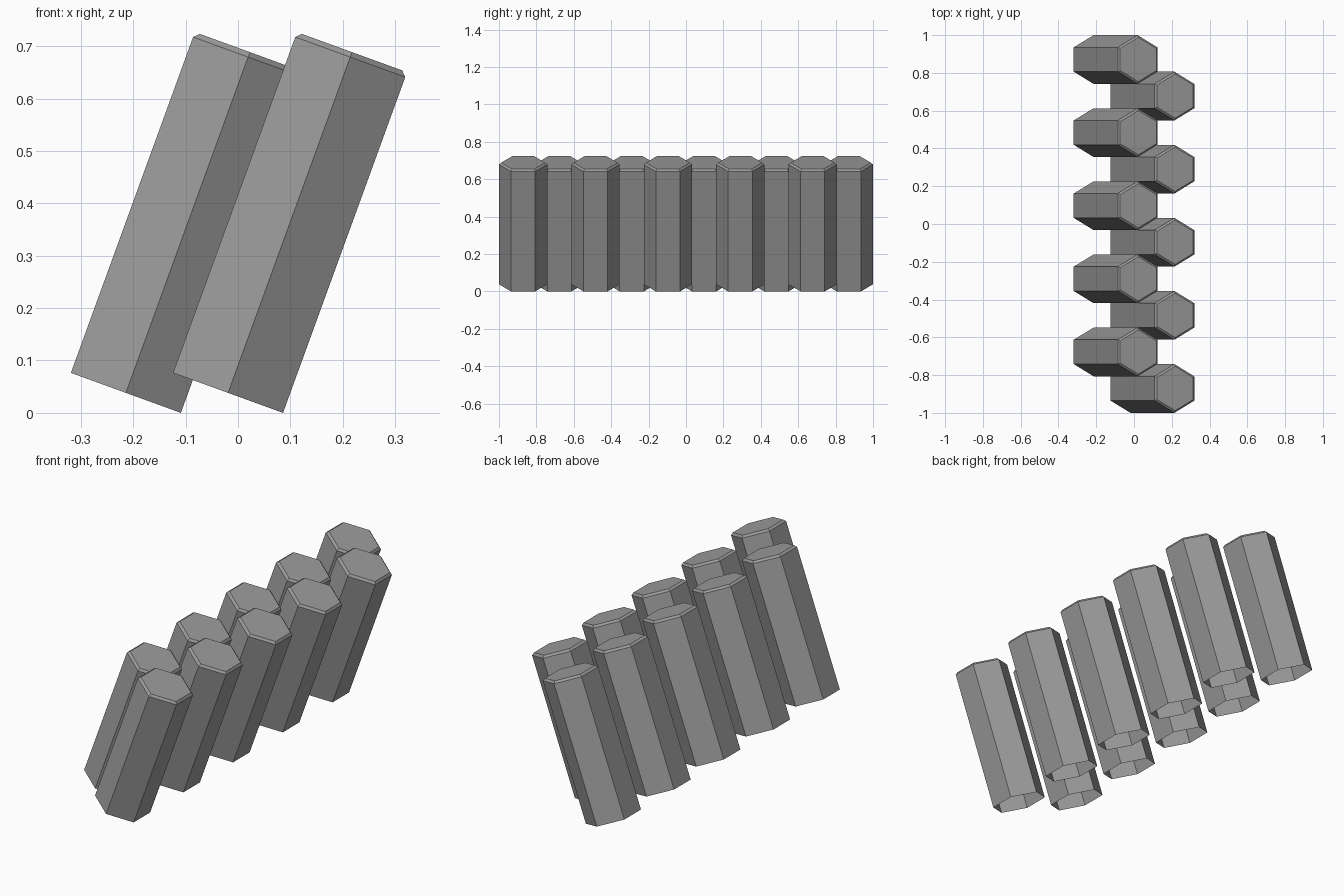
import bpy, bmesh, math
from mathutils import Matrix

if "Cube" in bpy.data.objects:
    bpy.data.objects.remove(bpy.data.objects["Cube"])

RADIUS = 0.129            # corner radius of a hexagonal column
LENGTH = 0.692            # length along the leaning axis
CHAMFER = 0.01            # chamfer around the top cap
TILT = math.radians(20)   # lean towards +x
STEP = 1.5 * RADIUS       # spacing along y
ROW_X = (-0.019, -0.214)  # base centres of the two staggered rows
BASE_Z = RADIUS * math.cos(math.pi / 6) * math.sin(TILT)

grey = bpy.data.materials.new("stone_grey")
grey.diffuse_color = (0.33, 0.33, 0.33, 1)
grey.use_nodes = True
grey.node_tree.nodes["Principled BSDF"].inputs["Base Color"].default_value = grey.diffuse_color


def column_mesh():
    """Hexagonal shell, open underneath, with a chamfered cap."""
    bm = bmesh.new()
    rings = []
    for r, z in ((RADIUS, 0), (RADIUS, LENGTH - CHAMFER),
                 (RADIUS - CHAMFER / math.cos(math.pi / 6), LENGTH)):
        angles = [math.pi / 6 + i * math.pi / 3 for i in range(6)]
        rings.append([bm.verts.new((r * math.cos(a), r * math.sin(a), z)) for a in angles])
    # side walls and chamfer
    for low, high in zip(rings, rings[1:]):
        for i in range(6):
            j = (i + 1) % 6
            bm.faces.new((low[i], low[j], high[j], high[i]))
    # top cap
    bm.faces.new(rings[-1])
    bm.transform(Matrix.Rotation(TILT, 4, 'Y'))
    mesh = bpy.data.meshes.new("hex_column")
    bm.to_mesh(mesh)
    bm.free()
    mesh.materials.append(grey)
    return mesh


# ten columns in two staggered rows
mesh = column_mesh()
for i in range(10):
    row = i % 2
    name = ("right_column_", "left_column_")[row] + str(i // 2 + 1)
    column = bpy.data.objects.new(name, mesh)
    column.location = (ROW_X[row], (i - 4.5) * STEP, BASE_Z)
    bpy.context.collection.objects.link(column)
